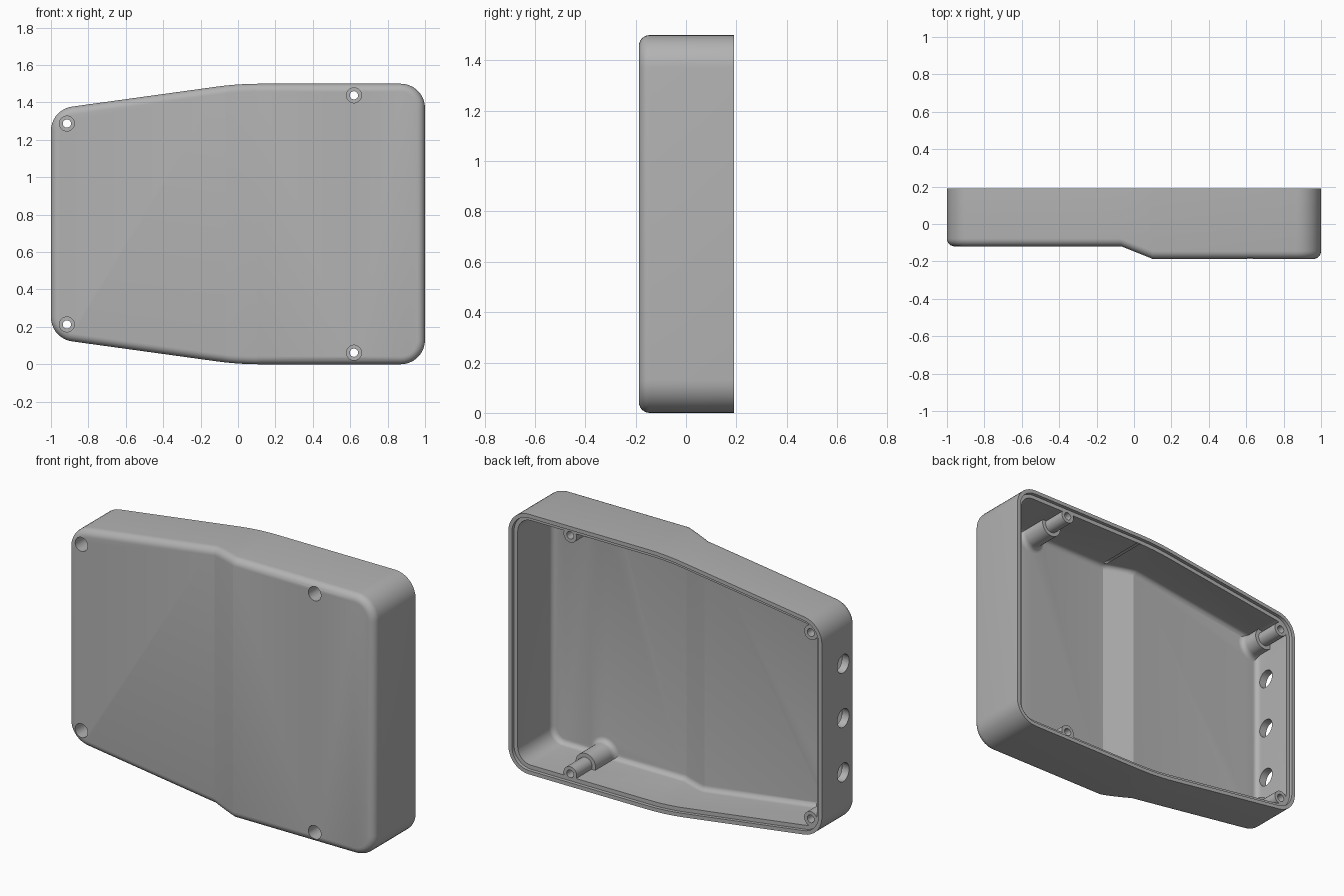
import bpy, bmesh, math
from mathutils import Vector, Matrix

cube = bpy.data.objects.get("Cube")
if cube:
    bpy.data.objects.remove(cube, do_unlink=True)

MID, BACK, RIM = 0.75, 0.19, 0.17
WALL, FLOOR = 0.045, 0.04
BEND_A, BEND_B = -0.07, 0.10
SHALLOW, DEEP = -0.12, -0.187

grey = bpy.data.materials.new("grey plastic")
grey.use_nodes = True
grey.diffuse_color = (0.45, 0.45, 0.45, 1)
grey.node_tree.nodes["Principled BSDF"].inputs["Base Color"].default_value = (0.45, 0.45, 0.45, 1)


def make_object(name, bm):
    bmesh.ops.recalc_face_normals(bm, faces=bm.faces)
    mesh = bpy.data.meshes.new(name)
    bm.to_mesh(mesh)
    bm.free()
    mesh.materials.append(grey)
    ob = bpy.data.objects.new(name, mesh)
    bpy.context.collection.objects.link(ob)
    return ob


def cut(target, cutter):
    mod = target.modifiers.new("cut", 'BOOLEAN')
    mod.operation, mod.solver, mod.object = 'DIFFERENCE', 'EXACT', cutter
    bpy.context.view_layer.objects.active = target
    bpy.ops.object.modifier_apply(modifier=mod.name)
    bpy.data.objects.remove(cutter, do_unlink=True)


def rounded(prev, corner, nxt, radius, steps):
    """Arc points that round one corner of a path."""
    a, b = (prev - corner).normalized(), (nxt - corner).normalized()
    half = a.angle(b) / 2
    centre = corner + (a + b).normalized() * radius / math.sin(half)
    start = corner + a * radius / math.tan(half) - centre
    sweep = math.pi - 2 * half
    return [centre + Matrix.Rotation(-sweep * i / steps, 2) @ start for i in range(steps + 1)]


def front_y(x):
    t = min(max((x - BEND_A) / (BEND_B - BEND_A), 0), 1)
    return SHALLOW + (DEEP - SHALLOW) * t


# Upper half of the outline, left to right, measured from the middle height
path = [Vector(p) for p in ((-1, 0), (-1, 0.612), (0, 0.75), (1, 0.75), (1, 0))]
upper = []
for i, (radius, steps) in enumerate(((0.13, 9), (1.7, 6), (0.13, 9)), 1):
    upper += rounded(path[i - 1], path[i], path[i + 1], radius, steps)
for x in (BEND_A, BEND_B):
    i = next(k for k, p in enumerate(upper) if p.x > x)
    p, q = upper[i - 1], upper[i]
    upper.insert(i, p.lerp(q, (x - p.x) / (q.x - p.x)))


def inset_half(amount):
    """Mitred inward offset of the upper outline."""
    pts = [path[0]] + upper + [path[-1]]
    result = []
    for a, p, b in zip(pts, pts[1:], pts[2:]):
        d1, d2 = (p - a).normalized(), (b - p).normalized()
        n1, n2 = Vector((d1.y, -d1.x)), Vector((d2.y, -d2.x))
        result.append(p + (n1 + n2) * amount / (1 + n1.dot(n2)))
    return result


def tray(name, inset, back, lift, fillet, flat=None):
    """Solid block with the outline, a stepped front and a rounded front edge."""
    bm = bmesh.new()
    levels = [(inset, None)]
    steps = 6 if fillet else 0
    for i in range(steps + 1):
        a = math.pi / 2 * i / steps if steps else 0
        levels.append((inset + fillet * (1 - math.cos(a)), fillet * (1 - math.sin(a))))
    n = len(upper)
    rings = []
    for amount, up in levels:
        half = inset_half(amount)
        ys = [back if up is None else (flat if flat is not None else front_y(p.x) + lift + up)
              for p in upper]
        ring = [bm.verts.new((p.x, y, MID + p.y)) for p, y in zip(half, ys)]
        ring += [bm.verts.new((p.x, y, MID - p.y)) for p, y in zip(half[::-1], ys[::-1])]
        rings.append(ring)
    for r, s in zip(rings, rings[1:]):
        for i in range(2 * n):
            j = (i + 1) % (2 * n)
            bm.faces.new((r[i], r[j], s[j], s[i]))
    bm.faces.new(rings[0])
    last = rings[-1]
    for i in range(n - 1):
        bm.faces.new((last[i], last[i + 1], last[2 * n - 2 - i], last[2 * n - 1 - i]))
    return make_object(name, bm)


def lathe(name, x, z, profile, sides=32):
    """Solid of revolution about the y direction; profile holds (y, radius)."""
    bm = bmesh.new()
    rings = []
    for y, r in profile:
        angles = [2 * math.pi * (k + 0.5) / sides for k in range(sides)]
        rings.append([bm.verts.new((x + r * math.cos(a), y, z + r * math.sin(a))) for a in angles])
    for r, s in zip(rings, rings[1:]):
        for i in range(sides):
            j = (i + 1) % sides
            bm.faces.new((r[i], r[j], s[j], s[i]))
    bm.faces.new(rings[0])
    bm.faces.new(rings[-1])
    return make_object(name, bm)


# Screw posts are left standing by removing them from the cavity
shell = tray("enclosure_shell", 0, BACK, 0, 0.042)
cavity = tray("cavity", WALL, 0.25, FLOOR, 0.03)
screws = [(x, MID + s * h) for x, h in ((-0.915, 0.537), (0.62, 0.688)) for s in (-1, 1)]
SHOULDER = 0.03
for x, z in screws:
    base = front_y(x) + FLOOR
    flare = [(base + 0.03 * (1 - math.sin(a)), 0.064 + 0.03 * (1 - math.cos(a)))
             for a in (math.pi / 2 * k / 5 for k in range(5, -1, -1))]
    cut(cavity, lathe("post", x, z, [(base - 0.05, 0.094)] + flare
                      + [(SHOULDER, 0.064), (SHOULDER, 0.042), (0.28, 0.042)]))
cut(shell, cavity)

# Stepped rim
cut(shell, tray("rim_step", 0.022, 0.3, 0, 0, flat=RIM))

# Counterbored screw holes
for x, z in screws:
    cut(shell, lathe("screw_hole", x, z, [(-0.3, 0.04), (SHOULDER - 0.035, 0.04),
                                          (SHOULDER - 0.035, 0.022), (0.3, 0.022)]))

# Three round ports in the narrow end wall
for k in (-1, 0, 1):
    bm = bmesh.new()
    bmesh.ops.create_cone(bm, cap_ends=True, segments=32, radius1=0.053, radius2=0.053, depth=0.16,
                          matrix=Matrix.Translation((-1, -0.005, MID + 0.313 * k))
                          @ Matrix.Rotation(math.pi / 2, 4, 'Y'))
    cut(shell, make_object("port", bm))

bpy.ops.object.select_all(action='DESELECT')
shell.select_set(True)
bpy.context.view_layer.objects.active = shell
bpy.ops.object.shade_smooth_by_angle(angle=math.radians(19))
